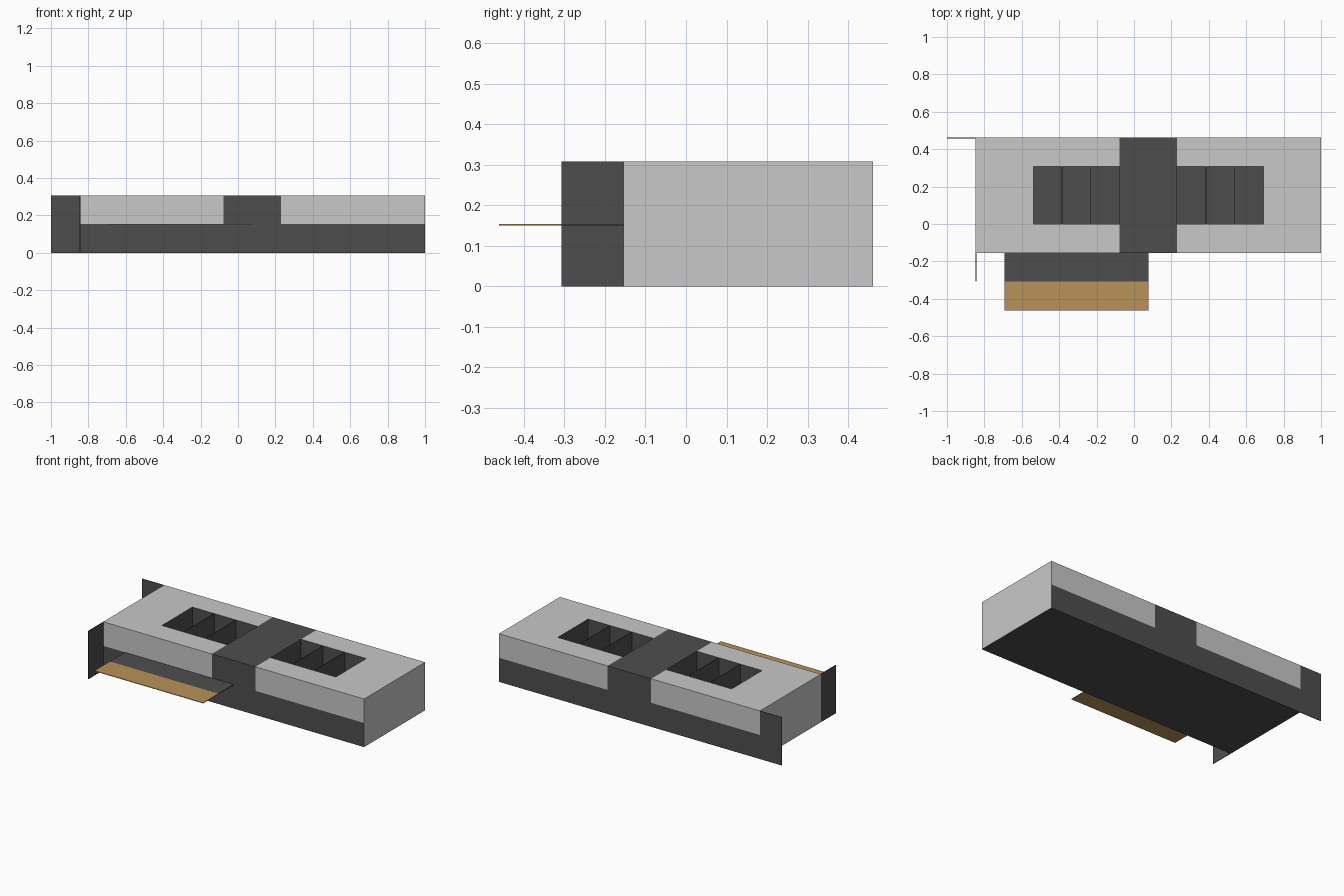
import bpy
import bmesh

cube = bpy.data.objects.get("Cube")
if cube:
    bpy.data.objects.remove(cube, do_unlink=True)

U = 1 / 13       # grid unit: the model is 26 units long
THIN = 0.05      # plate thickness in units


def material(name, rgb):
    m = bpy.data.materials.new(name)
    m.use_nodes = True
    m.diffuse_color = (*rgb, 1)
    m.node_tree.nodes["Principled BSDF"].inputs["Base Color"].default_value = (*rgb, 1)
    return m


GREY = material("light grey", (0.58, 0.58, 0.58))
DARK = material("dark grey", (0.076, 0.076, 0.076))
TAN = material("tan", (0.48, 0.287, 0.102))


def finish(name, bm, mats):
    mesh = bpy.data.meshes.new(name)
    bm.to_mesh(mesh)
    bm.free()
    for m in mats:
        mesh.materials.append(m)
    obj = bpy.data.objects.new(name, mesh)
    bpy.context.collection.objects.link(obj)
    return obj


def box(name, lo, hi, mat):
    bm = bmesh.new()
    bmesh.ops.create_cube(bm, size=1)
    for v in bm.verts:
        v.co = [(lo[i] + (v.co[i] + 0.5) * (hi[i] - lo[i])) * U for i in range(3)]
    return finish(name, bm, [mat])


# Body: blocks on a coarse lattice, with two pits left empty in the top layer
xs, ys, zs = [-11, -7, -1, 3, 9, 13], [-2, 0, 4, 6], [0, 2, 4]


def solid(i, j, k):
    inside = 0 <= i < 5 and 0 <= j < 3 and 0 <= k < 2
    return inside and not (i in (1, 3) and j == 1 and k == 1)


bm = bmesh.new()
for i in range(5):
    for j in range(3):
        for k in range(2):
            if not solid(i, j, k):
                continue
            cell = (i, j, k)
            for axis in range(3):
                for side in (0, 1):
                    near = list(cell)
                    near[axis] += 2 * side - 1
                    if solid(*near):
                        continue
                    a, b = (axis + 1) % 3, (axis + 2) % 3
                    corners = []
                    for da, db in ((0, 0), (1, 0), (1, 1), (0, 1)):
                        c = list(cell)
                        c[axis] += side
                        c[a] += da
                        c[b] += db
                        corners.append(bm.verts.new((xs[c[0]] * U, ys[c[1]] * U, zs[c[2]] * U)))
                    face = bm.faces.new(corners if side else corners[::-1])
bmesh.ops.remove_doubles(bm, verts=bm.verts, dist=0.0001)

# Grey ends and upper shell; dark underside, lower sides, centre band and pits
for f in bm.faces:
    x, y, z = f.calc_center_median() / U
    end = x < -10.9 or x > 12.9
    shell = z > 2.1 and not -1.1 < x < 3.1 and (z > 3.9 or y < -1.9 or y > 5.9)
    f.material_index = 0 if end or shell else 1
finish("body", bm, [GREY, DARK])

# Upright dividers inside both pits
for n, x in enumerate((-5, -3, 5, 7), 1):
    box(f"pit_divider_{n}", (x - THIN / 2, 0, 2), (x + THIN / 2, 4, 4), DARK)

# Thin fins at the right end
box("back_fin", (-13, 6 - THIN, 0), (-11, 6, 4), DARK)
box("front_fin", (-11, -4, 0), (-11 + THIN, -2, 4), DARK)

# Front shelf at half height with a tan outer strip
box("shelf_inner", (-9, -4, 2 - THIN), (1, -2, 2), DARK)
box("shelf_outer", (-9, -6, 2 - THIN), (1, -4, 2), TAN)
